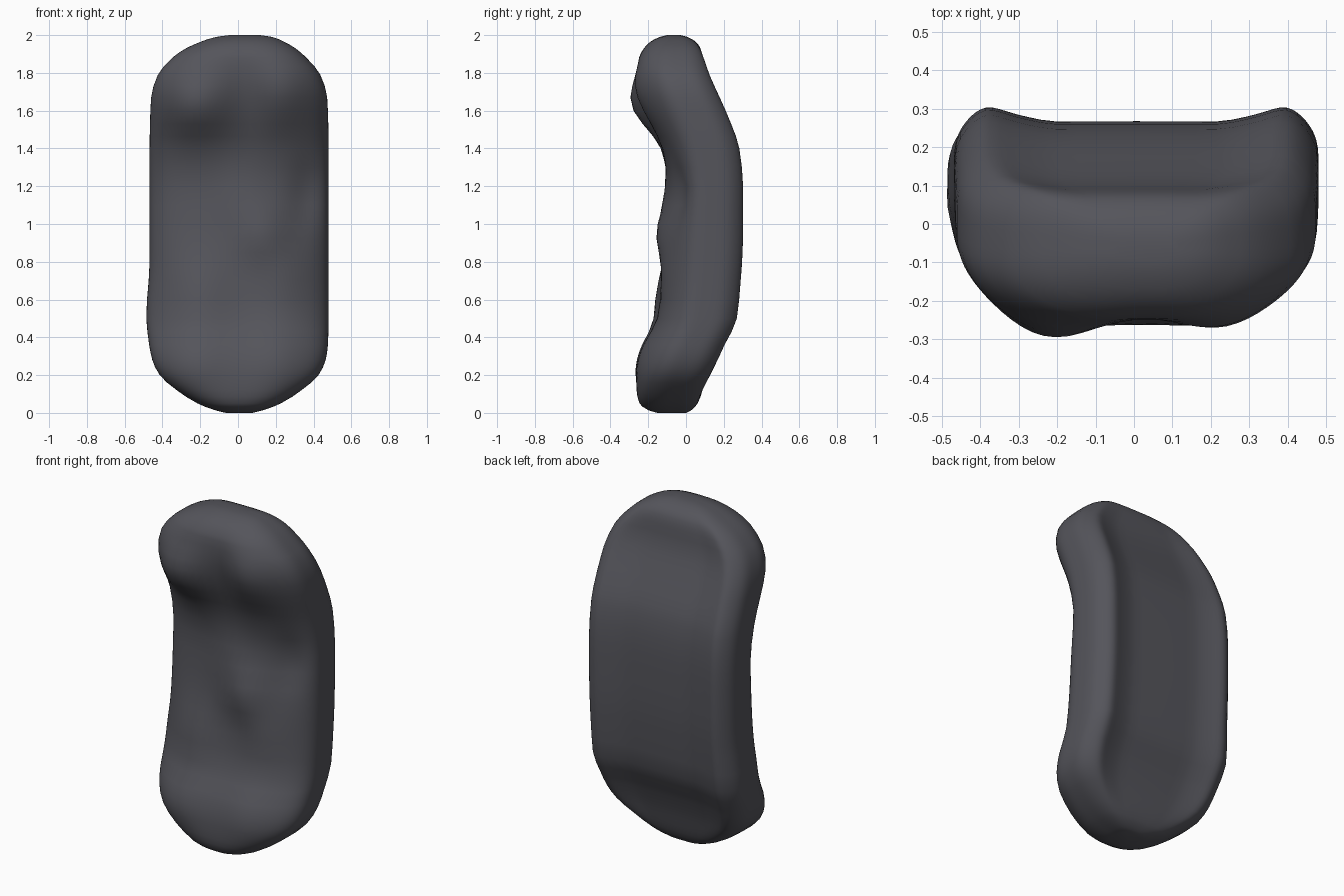
import bpy, bmesh, math

if "Cube" in bpy.data.objects:
    bpy.data.objects.remove(bpy.data.objects["Cube"])

mat = bpy.data.materials.new("charcoal grey")
mat.diffuse_color = (0.09, 0.09, 0.105, 1)
mat.use_nodes = True
mat.node_tree.nodes["Principled BSDF"].inputs["Base Color"].default_value = mat.diffuse_color

# Profile stations: height, half width, front y, back y
stations = [
    (0.0, 0.07, -0.15, 0.00), (0.015, 0.13, -0.20, 0.03), (0.05, 0.22, -0.245, 0.065),
    (0.12, 0.33, -0.26, 0.10), (0.20, 0.42, -0.258, 0.135), (0.28, 0.458, -0.245, 0.17),
    (0.36, 0.47, -0.218, 0.205), (0.50, 0.474, -0.15, 0.27), (0.70, 0.474, -0.12, 0.29),
    (0.85, 0.474, -0.11, 0.30), (1.0, 0.474, -0.10, 0.303), (1.2, 0.474, -0.09, 0.302),
    (1.4, 0.474, -0.13, 0.283), (1.53, 0.472, -0.185, 0.24), (1.67, 0.466, -0.235, 0.18),
    (1.79, 0.43, -0.255, 0.13), (1.88, 0.355, -0.25, 0.105), (1.93, 0.29, -0.225, 0.085),
    (1.965, 0.22, -0.19, 0.055), (1.99, 0.15, -0.14, 0.01), (2.0, 0.08, -0.10, -0.03),
]

# Soft swellings (negative) and hollows (positive) of the front: x, z, size x, size z, depth
bumps = [
    (-0.25, 1.62, 0.18, 0.16, -0.092), (0.25, 1.70, 0.15, 0.17, -0.042),
    (0.04, 1.66, 0.10, 0.20, 0.022), (0.02, 1.14, 0.13, 0.13, -0.025),
    (0.13, 0.95, 0.14, 0.14, -0.055), (0.25, 0.72, 0.14, 0.15, -0.025),
    (-0.22, 0.62, 0.17, 0.20, -0.045), (0.37, 1.16, 0.09, 0.14, 0.045),
    (0.22, 0.3, 0.14, 0.2, -0.02), (-0.25, 0.27, 0.16, 0.16, -0.03),
]


def smooth_stations(rows, steps):
    """Refine the stations in between with a limited cubic."""
    def slope(i, k):
        if i in (0, len(rows) - 1):
            j = min(i, len(rows) - 2)
            return (rows[j + 1][k] - rows[j][k]) / (rows[j + 1][0] - rows[j][0])
        a = (rows[i][k] - rows[i - 1][k]) / (rows[i][0] - rows[i - 1][0])
        b = (rows[i + 1][k] - rows[i][k]) / (rows[i + 1][0] - rows[i][0])
        return 0 if a * b <= 0 else 2 * a * b / (a + b)
    out = []
    for i in range(len(rows) - 1):
        h = rows[i + 1][0] - rows[i][0]
        for s in range(steps):
            t = s / steps
            row = [rows[i][0] + h * t]
            for k in (1, 2, 3):
                row.append((2*t**3 - 3*t*t + 1) * rows[i][k] + (t**3 - 2*t*t + t) * h * slope(i, k)
                           + (3*t*t - 2*t**3) * rows[i + 1][k] + (t**3 - t*t) * h * slope(i + 1, k))
            out.append(row)
    return out + [list(rows[-1])]


def spow(v, p):
    return math.copysign(abs(v) ** p, v)


# Curved pad, lofted from rounded cross-sections
bm = bmesh.new()
N = 80
rings = []
for z, w, yf, yb in smooth_stations(stations, 2):
    ring = []
    mid = yb - min(0.48 * (yb - yf), 0.2)
    full = min(1, w / 0.47) ** 3
    lean = 0.006 + 0.03 * max(0, (z - 1.85) / 0.15) ** 2
    for i in range(N):
        a = 2 * math.pi * i / N
        c, s = math.cos(a), math.sin(a)
        n = 3.6 + 0.9 * full if s > 0 else 2.4
        x = w * spow(c, 2 / n)
        v = spow(s, 2 / n)
        u = abs(x) / w
        x += lean
        if s > 0:
            # back: shallow hollow between two raised side rims
            t = min(1, max(0, (u - 0.42) / 0.4))
            dip = 0.036 * (1 - t * t * (3 - 2 * t))
            rim = 0.025 * math.exp(-((u - 0.85) / 0.12) ** 2)
            y = mid + (yb - mid) * v + full * v * (rim - dip)
        else:
            y = mid + (mid - yf) * v
            for bx, bz, sx, sz, d in bumps:
                y += -v * d * math.exp(-((x - bx) / sx) ** 2 - ((z - bz) / sz) ** 2)
        # slight bulge low on the left side
        if x < 0:
            x -= 0.018 * math.exp(-((z - 0.52) / 0.16) ** 2) * (abs(x) / 0.47) ** 3
        ring.append(bm.verts.new((x, y, z)))
    rings.append(ring)
for r0, r1 in zip(rings, rings[1:]):
    for i in range(N):
        j = (i + 1) % N
        bm.faces.new((r0[i], r0[j], r1[j], r1[i]))
bm.faces.new(list(reversed(rings[0])))
bm.faces.new(rings[-1])
bmesh.ops.recalc_face_normals(bm, faces=bm.faces[:])
for f in bm.faces:
    f.smooth = True

me = bpy.data.meshes.new("curved_pad")
bm.to_mesh(me)
bm.free()
me.materials.append(mat)
ob = bpy.data.objects.new("curved_pad", me)
bpy.context.collection.objects.link(ob)
